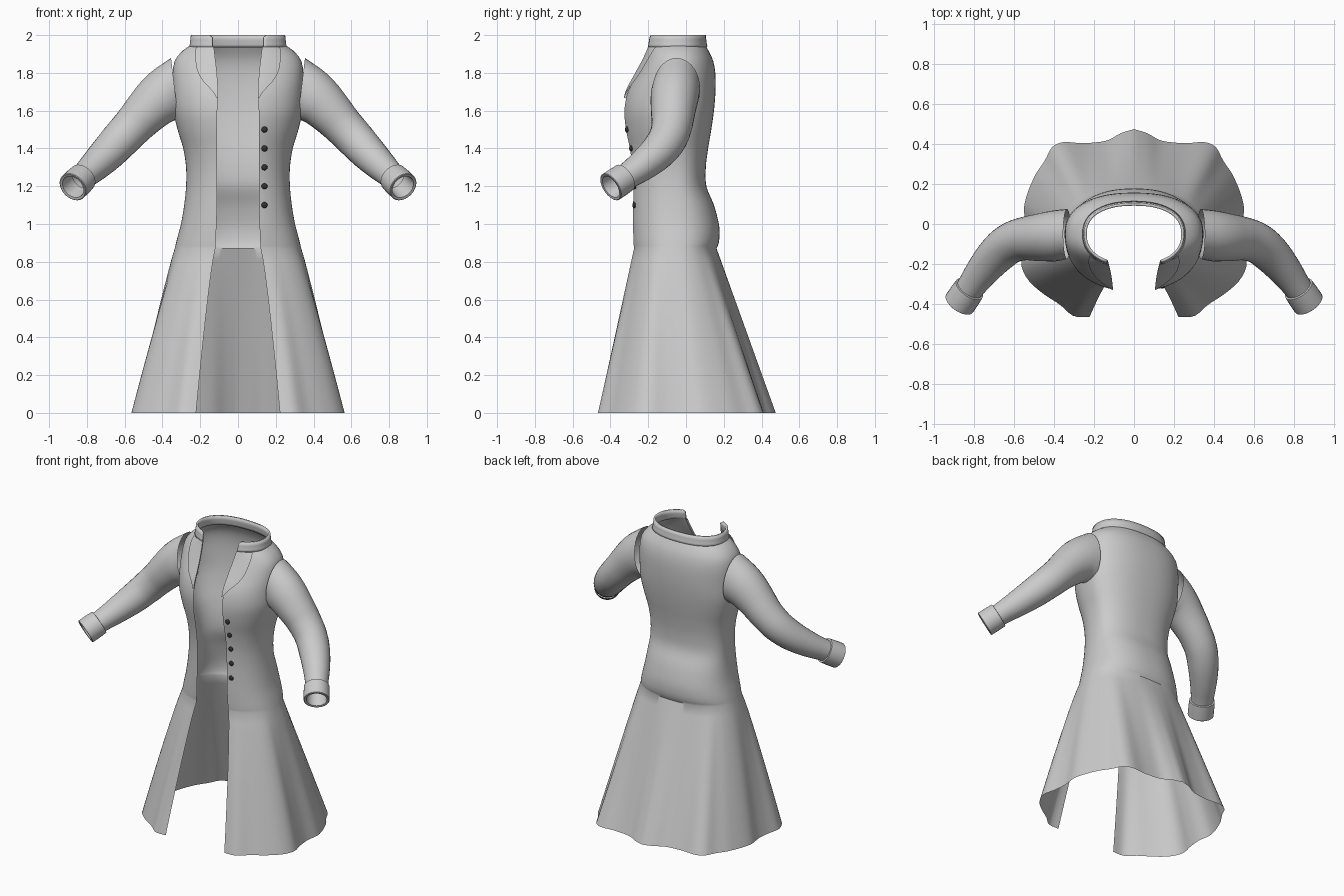
import bpy, bmesh, math
from mathutils import Vector

if "Cube" in bpy.data.objects:
    bpy.data.objects.remove(bpy.data.objects["Cube"])

def material(name, value):
    m = bpy.data.materials.new(name)
    m.diffuse_color = (value, value, value, 1)
    m.use_nodes = True
    m.node_tree.nodes["Principled BSDF"].inputs["Base Color"].default_value = m.diffuse_color
    return m

CLOTH = material("grey cloth", 0.6)
DARK = material("dark button", 0.03)
N = 2.3          # roundness of the body outline
YC = -0.05       # depth of the side seam

def curve(rows, t):
    """Smoothly interpolate rows keyed by their first value."""
    t = min(max(t, rows[0][0]), rows[-1][0])
    i = max(k for k in range(len(rows) - 1) if rows[k][0] <= t)
    a, b = rows[i], rows[i + 1]
    p, q = rows[max(i - 1, 0)], rows[min(i + 2, len(rows) - 1)]
    h = b[0] - a[0]
    s = (t - a[0]) / h
    out = []
    for j in range(1, len(a)):
        ma = (b[j] - p[j]) / (b[0] - p[0]) * h
        mb = (q[j] - a[j]) / (q[0] - a[0]) * h
        out.append((2*s**3 - 3*s*s + 1) * a[j] + (s**3 - 2*s*s + s) * ma
                   + (3*s*s - 2*s**3) * b[j] + (s**3 - s*s) * mb)
    return out

def sheet(name, grid, closed=False, mirror=True, thick=0, angle=40):
    """Skin a grid of points, mirror it and shade it."""
    bm = bmesh.new()
    rows = [[bm.verts.new(p) for p in r] for r in grid]
    n = len(grid[0])
    for r0, r1 in zip(rows, rows[1:]):
        for j in range(n if closed else n - 1):
            k = (j + 1) % n
            bm.faces.new((r0[j], r0[k], r1[k], r1[j]))
    me = bpy.data.meshes.new(name)
    bm.to_mesh(me)
    bm.free()
    me.materials.append(CLOTH)
    ob = bpy.data.objects.new(name, me)
    bpy.context.collection.objects.link(ob)
    bpy.ops.object.select_all(action='DESELECT')
    ob.select_set(True)
    bpy.context.view_layer.objects.active = ob
    bpy.ops.object.shade_smooth_by_angle(angle=math.radians(angle))
    if mirror:
        ob.modifiers.new("mirror", 'MIRROR').merge_threshold = 0.002
    if thick:
        s = ob.modifiers.new("thickness", 'SOLIDIFY')
        s.thickness = thick
        s.offset = 0
    return ob

# torso sections: height, half width, front, back, half opening
TORSO = [(0.87, .335, -.285, .162, .12), (0.90, .328, -.288, .174, .118),
         (0.95, .315, -.29, .178, .116), (1.0, .302, -.292, .174, .114),
         (1.1, .285, -.292, .148, .111), (1.2, .275, -.292, .108, .11),
         (1.3, .275, -.297, .105, .11), (1.4, .29, -.31, .117, .11),
         (1.5, .32, -.328, .134, .11), (1.6, .343, -.335, .148, .11),
         (1.7, .346, -.315, .156, .108), (1.8, .346, -.262, .155, .114),
         (1.87, .332, -.225, .142, .122), (1.92, .29, -.205, .118, .128),
         (1.95, .245, -.198, .1, .132)]

def outline(w, yf, yb, xo, u):
    """Point on the half outline, u = 0 at the front opening, 1 at the back."""
    a0 = math.asin((xo / w) ** (N / 2))
    a = a0 + (math.pi - a0) * u
    c = math.cos(a)
    d = (YC - yf) if c > 0 else (yb - YC)
    return (w * abs(math.sin(a)) ** (2 / N),
            YC - d * math.copysign(abs(c) ** (2 / N), c))

def front_y(x, z):
    w, yf, yb, xo = curve(TORSO, z)
    return YC - (YC - yf) * max(0, 1 - (x / w) ** N) ** (1 / N)

# wavy hem outline, front opening to centre back
HEM = [(.222, -.465), (.30, -.462), (.37, -.405), (.46, -.345), (.53, -.28),
       (.565, -.20), (.548, -.11), (.54, -.02), (.55, .09), (.50, .235),
       (.445, .32), (.41, .385), (.355, .41), (.27, .405), (.2, .408),
       (.13, .42), (.065, .455), (0, .475)]
A0 = math.atan2(HEM[0][0], -HEM[0][1])
HEM_KEYED = [((math.atan2(x, -y) - A0) / (math.pi - A0), x, y) for x, y in HEM]

# coat body: rippling skirt blended up into the torso
SEG = 56
US = [i / SEG for i in range(SEG + 1)]
body = []
for k in range(14):
    t = k / 14
    row = []
    for u in US:
        wx, wy = outline(*TORSO[0][1:], u)
        hx, hy = curve(HEM_KEYED, u)
        s = 1 - t
        sx = s + (s ** .8 - s) * (1 - u) ** 2
        row.append((wx + (hx - wx) * sx if u < 1 else 0, wy + (hy - wy) * s, .87 * t))
    body.append(row)
heights = [.87, .885] + [.9 + .03 * i for i in range(33)] + [1.885, 1.905, 1.92, 1.935, 1.95]
for z in heights:
    sec = curve(TORSO, z)
    row = [(*outline(*sec, u), z) for u in US]
    row[-1] = (0, row[-1][1], z)
    body.append(row)
sheet("coat_body", body)

# stand-up collar
collar = []
for z, g in ((1.937, .01), (1.95, .006), (1.975, .003), (2.0, 0)):
    row = []
    for i in range(33):
        u = i / 32
        x, y = outline(.243 + g, -.205 - g, .098 + g, .134, u)
        row.append((x if i < 32 else 0, y, z - (.012 if i == 0 and z > 1.98 else 0)))
    collar.append(row)
sheet("collar", collar, thick=.013)

# lapels: height and outer edge, laid just above the chest
LAPEL = [(1.665, .113), (1.70, .135), (1.75, .182), (1.8, .212),
         (1.86, .225), (1.90, .228), (1.935, .222)]
lapel = []
for i in range(15):
    z = 1.665 + .27 * i / 14
    xo, x1 = curve(TORSO, z)[3], curve(LAPEL, z)[0]
    row = [(xo, front_y(xo, z), z)]
    for j in range(8):
        x = xo - .002 + (x1 - xo + .002) * j / 7
        row.append((x, front_y(x, z) - .012, z + .003))
    lapel.append(row)
sheet("lapel", lapel)

# sleeves: step, centre, radius up, radius across
ARM = [(0, .335, -.05, 1.715, .165, .125), (1, .40, -.06, 1.675, .142, .127),
       (2, .48, -.068, 1.60, .122, .118), (3, .555, -.075, 1.52, .108, .108),
       (4, .625, -.10, 1.445, .102, .102), (5, .69, -.155, 1.375, .094, .096),
       (6, .755, -.23, 1.31, .082, .084), (7, .81, -.305, 1.258, .070, .072),
       (8, .865, -.385, 1.205, .063, .063)]

def ring(c, d, ru, rs, n=28):
    side = d.cross(Vector((0, 0, 1))).normalized()
    up = side.cross(d).normalized()
    return [c + up * ru * math.cos(2 * math.pi * i / n)
            + side * rs * math.sin(2 * math.pi * i / n) for i in range(n)]

sleeve = []
for k in range(30):
    t = 7.7 * k / 29
    x, y, z, ru, rs = curve(ARM, t)
    d = (Vector(curve(ARM, t + .1)[:3]) - Vector(curve(ARM, t - .1)[:3])).normalized()
    f = max(0, 1 - t / 1.6)                     # armhole faces sideways
    d = (d * (1 - f) + Vector((1, 0, -.12)) * f).normalized()
    sleeve.append(ring(Vector((x, y, z)), d, ru, rs))
sheet("sleeve", sleeve, closed=True)

# turned cuffs with a hollow inner wall
end = Vector(ARM[8][1:4])
axis = (end - Vector(ARM[7][1:4])).normalized()
CUFF = [(-.085, .066), (-.083, .079), (-.04, .081), (.018, .081),
        (.021, .077), (.018, .064), (-.03, .060), (-.08, .060)]
sheet("cuff", [ring(end + axis * o, axis, r, r) for o, r in CUFF], closed=True)

# buttons down one front edge
for i in range(5):
    z = 1.1 + .1 * i
    bpy.ops.mesh.primitive_uv_sphere_add(segments=16, ring_count=8, radius=.016,
                                         location=(.14, front_y(.14, z) - .004, z))
    b = bpy.context.object
    b.name = "button"
    b.scale = (1, .6, 1)
    b.data.materials.append(DARK)
    bpy.ops.object.shade_smooth_by_angle()
